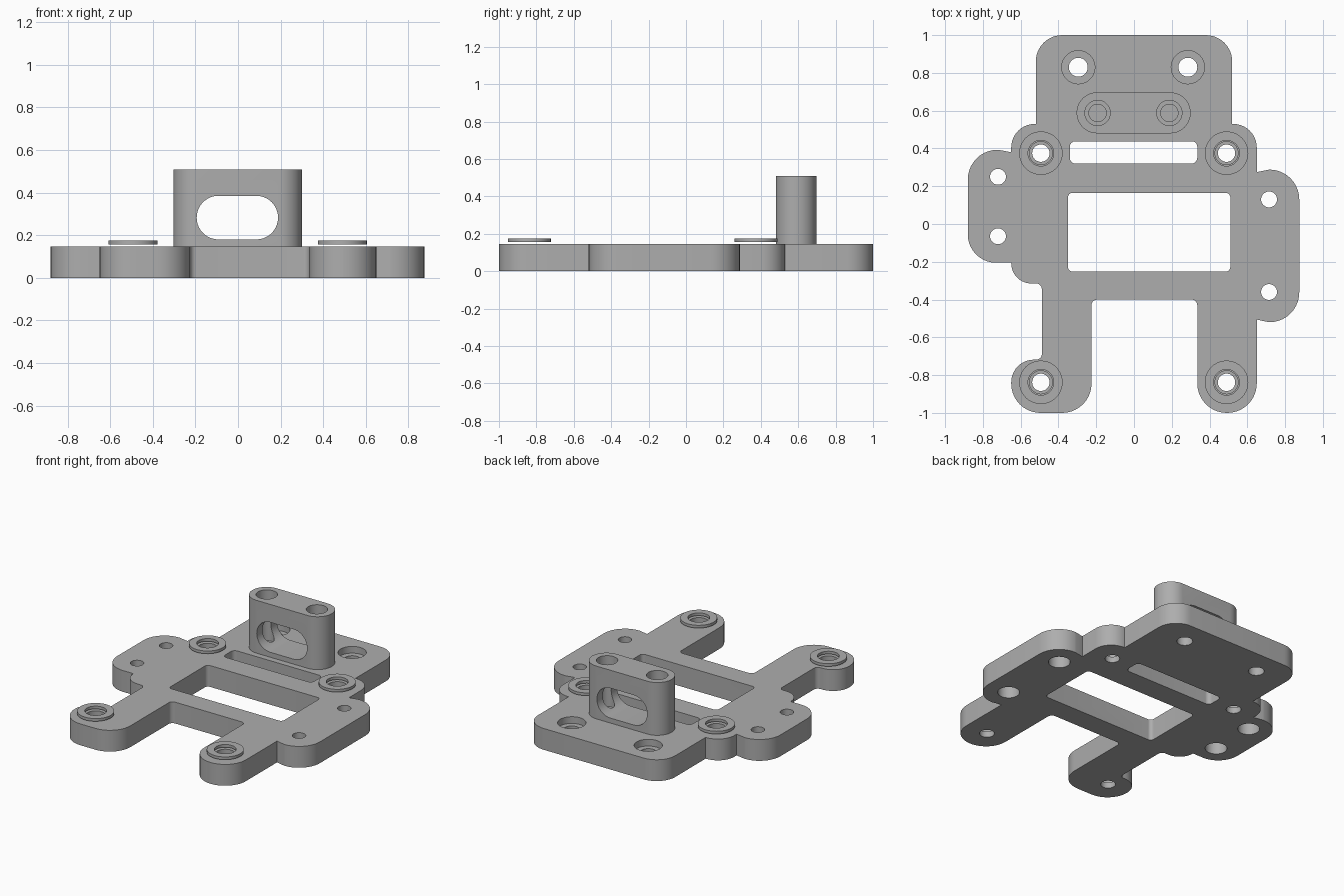
import bpy, bmesh, math
from mathutils import Vector

if "Cube" in bpy.data.objects:
    bpy.data.objects.remove(bpy.data.objects["Cube"])

grey = bpy.data.materials.new("plain grey")
grey.use_nodes = True
colour = (0.42, 0.42, 0.42, 1)
grey.diffuse_color = colour
grey.node_tree.nodes["Principled BSDF"].inputs["Base Color"].default_value = colour


def rounded(corners, steps=10):
    """Outline with every (x, y, radius) corner replaced by an arc."""
    out = []
    for i, (x, y, r) in enumerate(corners):
        p = Vector((x, y))
        if r == 0:
            out.append(p)
            continue
        a = (Vector(corners[i - 1][:2]) - p).normalized()
        b = (Vector(corners[(i + 1) % len(corners)][:2]) - p).normalized()
        half = a.angle(b) / 2
        centre = p + (a + b).normalized() * r / math.sin(half)
        start = p + a * r / math.tan(half) - centre
        end = p + b * r / math.tan(half) - centre
        sweep = start.angle_signed(end)
        for k in range(steps + 1):
            t = -sweep * k / steps
            c, s = math.cos(t), math.sin(t)
            out.append(centre + Vector((start.x * c - start.y * s,
                                        start.x * s + start.y * c)))
    return out


def box(x0, x1, y0, y1, r):
    return rounded([(x0, y0, r), (x1, y0, r), (x1, y1, r), (x0, y1, r)])


def circle(x, y, r, n=40):
    return [Vector((x + r * math.cos(math.tau * k / n),
                    y + r * math.sin(math.tau * k / n))) for k in range(n)]


def prism(name, outline, low, high, upright=False):
    """Extrude an outline along z, or along y when upright."""
    bm = bmesh.new()
    verts = [bm.verts.new((p.x, low, p.y) if upright else (p.x, p.y, low)) for p in outline]
    face = bm.faces.new(verts)
    new = bmesh.ops.extrude_face_region(bm, geom=[face])["geom"]
    shift = (0, high - low, 0) if upright else (0, 0, high - low)
    bmesh.ops.translate(bm, vec=shift, verts=[v for v in new if isinstance(v, bmesh.types.BMVert)])
    bmesh.ops.remove_doubles(bm, verts=bm.verts, dist=0.0002)
    bmesh.ops.recalc_face_normals(bm, faces=bm.faces)
    mesh = bpy.data.meshes.new(name)
    bm.to_mesh(mesh)
    bm.free()
    mesh.materials.append(grey)
    obj = bpy.data.objects.new(name, mesh)
    bpy.context.collection.objects.link(obj)
    return obj


def cut(target, outline, low, high, upright=False):
    cutter = prism("cutter", outline, low, high, upright)
    cutter.hide_render = True
    mod = target.modifiers.new("cut", 'BOOLEAN')
    mod.operation, mod.solver, mod.object = 'DIFFERENCE', 'EXACT', cutter
    bpy.context.view_layer.objects.active = target
    bpy.ops.object.modifier_apply(modifier=mod.name)
    bpy.data.objects.remove(cutter)


TOP = 0.146

# Base plate with legs, side ears and rear panel
plate = prism("base_plate", rounded([
    (-0.65, -1, 0.155), (-0.225, -1, 0.155), (-0.225, -0.4, 0.03),
    (0.335, -0.4, 0.03), (0.335, -1, 0.156), (0.65, -1, 0.156),
    (0.65, -0.506, 0), (0.715, -0.52, 0), (0.875, -0.52, 0.158),
    (0.875, 0.288, 0.158), (0.715, 0.288, 0), (0.65, 0.275, 0),
    (0.65, 0.53, 0.125), (0.52, 0.53, 0), (0.52, 1, 0.14),
    (-0.52, 1, 0.14), (-0.52, 0.53, 0), (-0.65, 0.53, 0.125),
    (-0.65, 0.38, 0), (-0.72, 0.393, 0), (-0.88, 0.393, 0.158),
    (-0.88, -0.205, 0.15), (-0.65, -0.205, 0), (-0.65, -0.315, 0.107),
    (-0.488, -0.315, 0.03), (-0.488, -0.718, 0.03), (-0.65, -0.718, 0.12)]), 0, TOP)

# Window and slot through the plate
cut(plate, box(-0.35, 0.51, -0.252, 0.165, 0.025), -0.1, 0.3)
cut(plate, box(-0.34, 0.335, 0.32, 0.438, 0.03), -0.1, 0.3)

# Ear holes, widened from below
for x, y in [(0.715, 0.13), (0.715, -0.36), (-0.72, 0.25), (-0.72, -0.065)]:
    cut(plate, circle(x, y, 0.042), -0.1, 0.3)
    cut(plate, circle(x, y, 0.068), -0.1, 0.09)

# Rear panel holes, widened from above
for x in (-0.295, 0.285):
    cut(plate, circle(x, 0.83, 0.05), -0.1, 0.3)
    cut(plate, circle(x, 0.83, 0.088), 0.1, 0.3)

# Mounting holes, each with a raised washer
parts = [plate]
for side, x in (("right", -0.493), ("left", 0.49)):
    for end, y in (("front", -0.838), ("rear", 0.375)):
        cut(plate, circle(x, y, 0.046), -0.1, 0.3)
        cut(plate, circle(x, y, 0.061), 0.04, 0.3)
        washer = prism(f"{end}_{side}_washer", circle(x, y, 0.115), 0.156, 0.175)
        cut(washer, circle(x, y, 0.068), 0.1, 0.3)
        parts.append(washer)

# Upright bracket with an oblong opening and two screw holes
bracket = prism("upright_bracket", box(-0.304, 0.3, 0.48, 0.697, 0.108), TOP, 0.508)
cut(bracket, box(-0.194, 0.188, 0.18, 0.385, 0.102), 0.4, 0.8, True)
for x in (-0.193, 0.187):
    cut(bracket, circle(x, 0.588, 0.046), 0.17, 0.6)
    cut(bracket, circle(x, 0.588, 0.067), 0.42, 0.6)
parts.append(bracket)

# Smooth the rounded walls, keep the edges sharp
bpy.ops.object.select_all(action='DESELECT')
for obj in parts:
    obj.select_set(True)
bpy.context.view_layer.objects.active = plate
bpy.ops.object.shade_smooth_by_angle(angle=math.radians(30))
